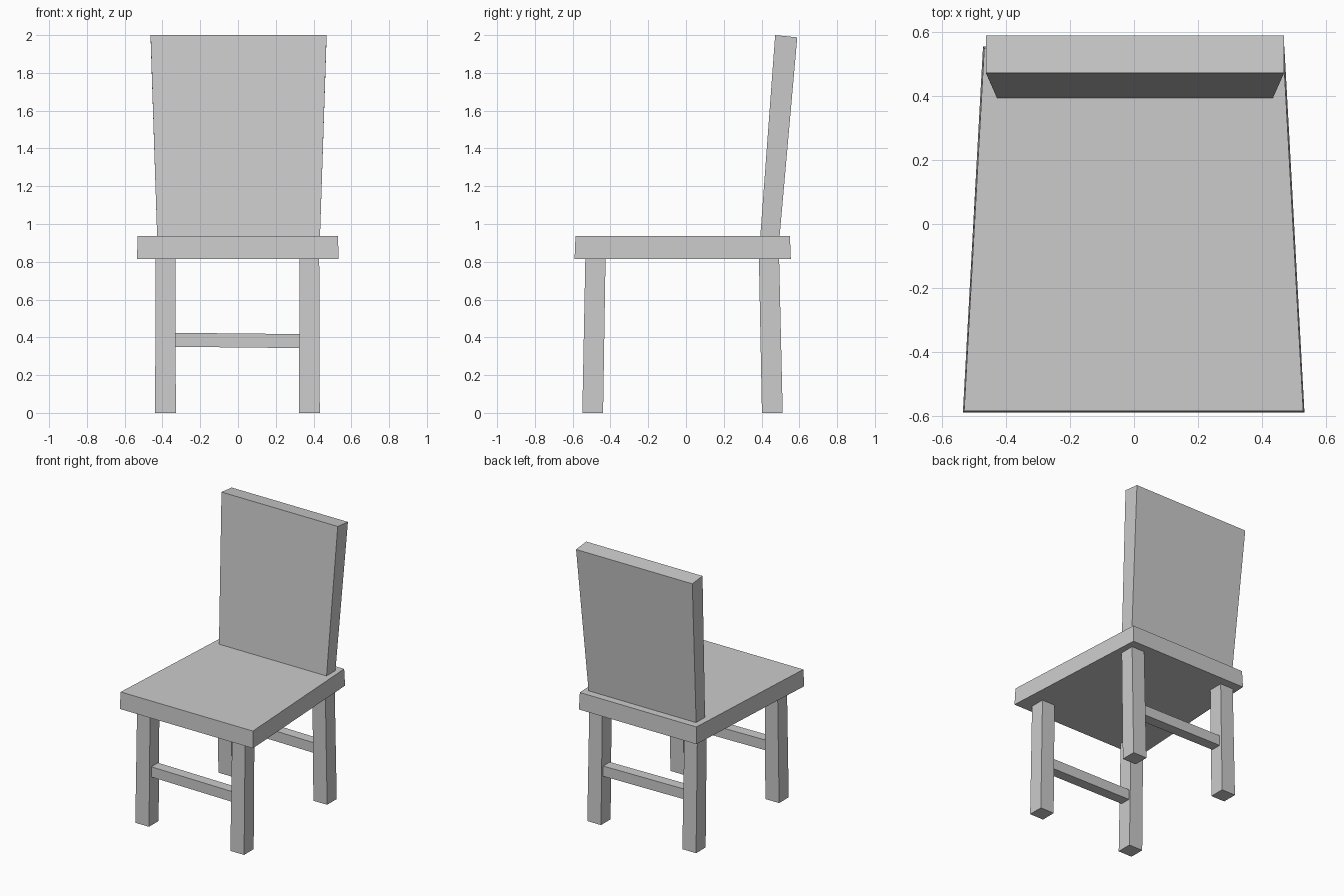
import bpy
import bmesh

cube = bpy.data.objects.get("Cube")
if cube:
    bpy.data.objects.remove(cube, do_unlink=True)

grey = bpy.data.materials.new("plain grey")
grey.use_nodes = True
grey.diffuse_color = (0.6, 0.6, 0.6, 1)
grey.node_tree.nodes["Principled BSDF"].inputs["Base Color"].default_value = (0.6, 0.6, 0.6, 1)


def loft_block(name, lower, upper):
    """Flat-faced block between two four-cornered loops."""
    bm = bmesh.new()
    a = [bm.verts.new(p) for p in lower]
    b = [bm.verts.new(p) for p in upper]
    bm.faces.new(a[::-1])
    bm.faces.new(b)
    for i in range(4):
        j = (i + 1) % 4
        bm.faces.new((a[i], a[j], b[j], b[i]))
    bmesh.ops.recalc_face_normals(bm, faces=bm.faces)
    mesh = bpy.data.meshes.new(name)
    bm.to_mesh(mesh)
    bm.free()
    mesh.materials.append(grey)
    obj = bpy.data.objects.new(name, mesh)
    bpy.context.collection.objects.link(obj)
    return obj


def loop(x0, x1, y0, y1, z, back_inset=0.0, z_back=None):
    """Four corners; the back edge may be narrower or at another height."""
    zb = z if z_back is None else z_back
    return [(x0, y0, z), (x1, y0, z),
            (x1 - back_inset, y1, zb), (x0 + back_inset, y1, zb)]


# Seat, narrower towards the back
loft_block("seat",
           loop(-0.535, 0.533, -0.59, 0.555, 0.815, 0.063),
           loop(-0.531, 0.529, -0.585, 0.55, 0.937, 0.063))

# Backrest, leaning back and widening upwards
loft_block("backrest",
           loop(-0.428, 0.434, 0.393, 0.495, 0.93),
           loop(-0.463, 0.469, 0.472, 0.589, 2.0, 0, 1.988))

# Legs, splayed outwards towards the floor, with a rung across each pair
for place, foot, top, rung in (("front", -0.549, -0.533, -0.483),
                               ("back", 0.402, 0.386, 0.447)):
    for side, x in (("right", -0.384), ("left", 0.378)):
        loft_block(f"{place}_{side}_leg",
                   loop(x - 0.055, x + 0.055, foot, foot + 0.11, 0),
                   loop(x - 0.052, x + 0.052, top, top + 0.107, 0.817))
    bar = loft_block(f"{place}_rung",
                     loop(-0.34, 0.335, rung - 0.038, rung + 0.038, 0.35),
                     loop(-0.34, 0.335, rung - 0.038, rung + 0.038, 0.424))
    for v in bar.data.vertices:
        if v.co.x > 0:
            v.co.z -= 0.007
